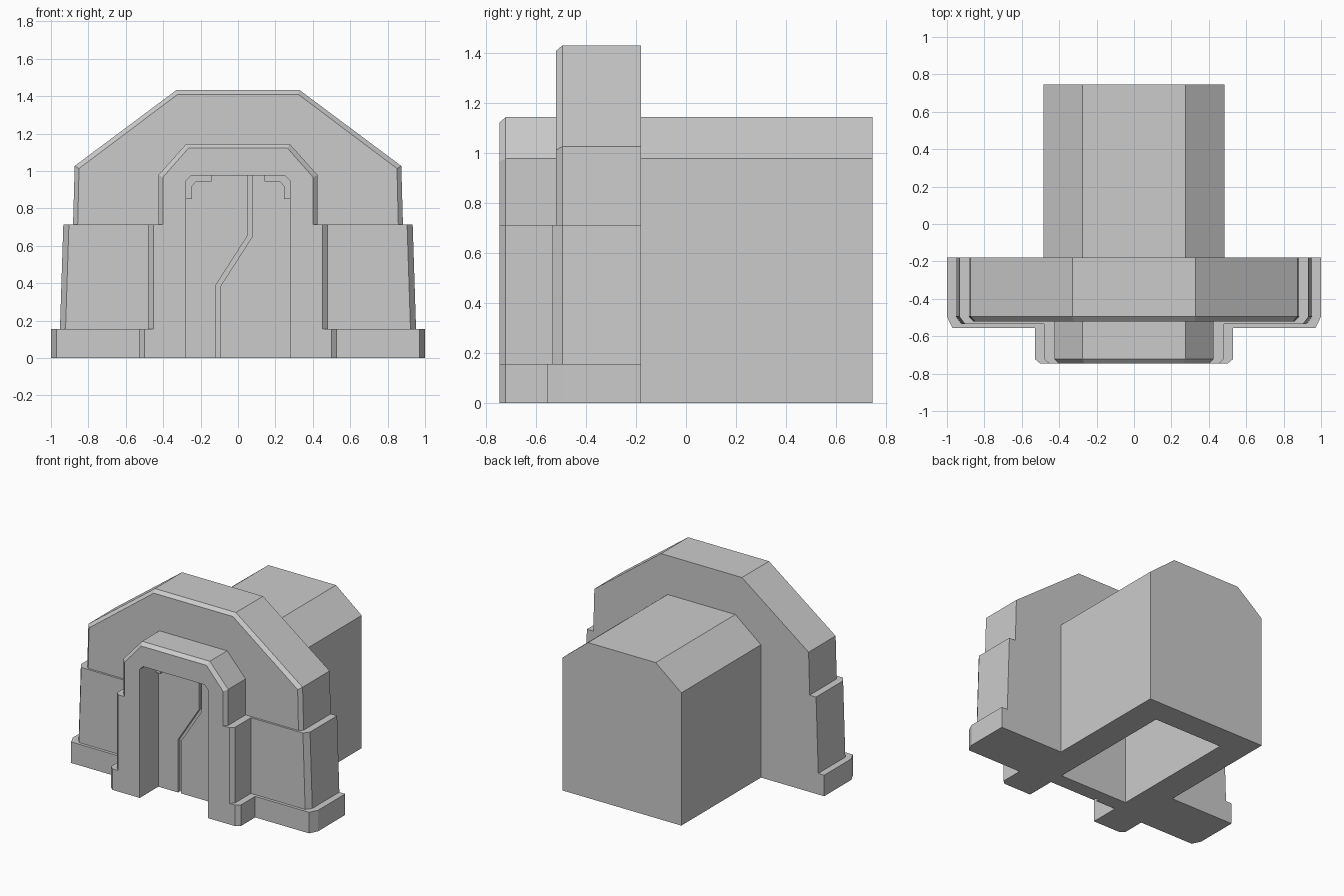
import bpy, bmesh

if "Cube" in bpy.data.objects:
    bpy.data.objects.remove(bpy.data.objects["Cube"])

grey = bpy.data.materials.new("stone_grey")
grey.diffuse_color = (0.6, 0.6, 0.6, 1)
grey.use_nodes = True
grey.node_tree.nodes["Principled BSDF"].inputs["Base Color"].default_value = grey.diffuse_color


def loft(name, sections, mirror=False):
    """Join matching x-z outlines at successive y positions into a closed block."""
    bm = bmesh.new()
    rings = [[bm.verts.new((x, y, z)) for x, z in pts] for y, pts in sections]
    n = len(rings[0])
    for a, b in zip(rings, rings[1:]):
        for i in range(n):
            quad = [a[i], a[(i + 1) % n], b[(i + 1) % n], b[i]]
            if mirror and all(abs(v.co.x) < 1e-5 for v in quad):
                continue  # leave the mirror plane open
            bm.faces.new(quad)
    bm.faces.new(rings[0])
    bm.faces.new(rings[-1])
    if mirror:
        bmesh.ops.mirror(bm, geom=bm.verts[:] + bm.edges[:] + bm.faces[:],
                         axis='X', merge_dist=1e-4)
    bmesh.ops.recalc_face_normals(bm, faces=bm.faces[:])
    mesh = bpy.data.meshes.new(name)
    bm.to_mesh(mesh)
    bm.free()
    mesh.materials.append(grey)
    obj = bpy.data.objects.new(name, mesh)
    bpy.context.collection.objects.link(obj)
    return obj


W, TOP = 0.278, 0.975      # half width and height of the opening
BACK = -0.18               # rear plane of the front wall


def arch_hole(z0):
    return [(0, TOP), (0.25, TOP), (W, 0.947), (W, z0)]


def chamfered(name, hole, outer, inset, back, bevel, front):
    """Mirrored block whose outer front edge is chamfered."""
    loft(name, [(back, hole + outer), (bevel, hole + outer),
                (front, hole + inset)], mirror=True)


def pillar(name, z0, z1, x0, x1, inset, back, bevel, front):
    """Pair of side blocks; x0 and x1 are the outer edges at bottom and top."""
    chamfered(name, [(W, z1), (W, z0)], [(x0, z0), (x1, z1)],
              [(x0 - inset, z0), (x1 - inset, z1)], back, bevel, front)


# Broad front wall: arched upper tier on two stepped tiers
chamfered("wall_upper", arch_hole(0.713),
          [(0.882, 0.713), (0.873, 1.027), (0.33, 1.432), (0, 1.432)],
          [(0.857, 0.713), (0.85, 1.013), (0.322, 1.41), (0, 1.41)],
          BACK, -0.495, -0.52)
pillar("wall_middle", 0.155, 0.713, 0.952, 0.934, 0.03, BACK, -0.495, -0.535)
pillar("wall_base", 0, 0.155, 1.0, 1.0, 0.03, BACK, -0.495, -0.557)

# Projecting entrance surround with the same three tiers
chamfered("porch_upper", arch_hole(0.713),
          [(0.426, 0.713), (0.426, 0.978), (0.276, 1.145), (0, 1.145)],
          [(0.401, 0.713), (0.401, 0.967), (0.265, 1.122), (0, 1.122)],
          -0.5, -0.722, -0.747)
pillar("porch_middle", 0.155, 0.713, 0.48, 0.48, 0.027, -0.5, -0.722, -0.747)
pillar("porch_base", 0, 0.155, 0.53, 0.53, 0.03, -0.5, -0.722, -0.747)

# Rear hall with a hollow room, closed by a thick end wall
hall = [(0.485, 0), (0.485, 0.978), (0.276, 1.145), (0, 1.145)]
loft("hall_shell", [(BACK, arch_hole(0) + hall), (0.56, arch_hole(0) + hall)],
     mirror=True)
loft("hall_end_wall", [(0.56, [(0, 0)] + hall), (0.747, [(0, 0)] + hall)],
     mirror=True)

# Double door with a cranked seam in front of a backing panel
opening = [(0, 0)] + arch_hole(0)
loft("door_backing", [(-0.505, opening), (-0.42, opening)], mirror=True)
left = [(-W, 0), (-0.118, 0), (-0.118, 0.39), (0.052, 0.655), (0.052, TOP),
        (-0.25, TOP), (-W, 0.947)]
right = [(W, 0), (-0.095, 0), (-0.095, 0.382), (0.075, 0.647), (0.075, TOP),
         (0.25, TOP), (W, 0.947)]
for name, leaf in (("door_leaf_left", left), ("door_leaf_right", right)):
    loft(name, [(-0.53, leaf), (-0.505, leaf)])

# Corner brackets at the top of the door
bracket = [(W, 0.85), (W, 0.947), (0.25, TOP), (0.142, TOP), (0.142, 0.945),
           (0.222, 0.945), (0.245, 0.92), (0.245, 0.85)]
loft("door_brackets", [(-0.555, bracket), (-0.53, bracket)], mirror=True)
